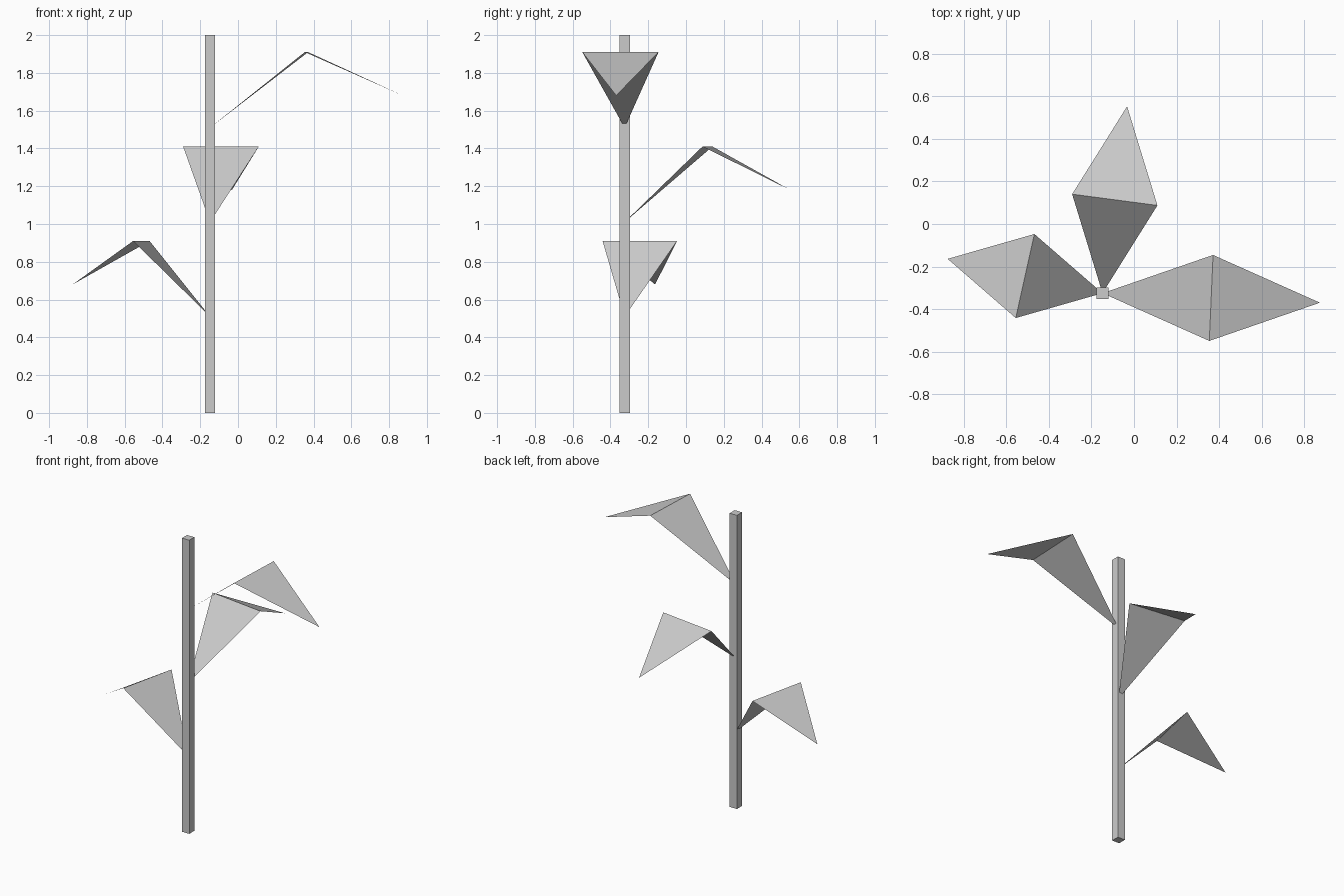
import bpy
import bmesh
from math import cos, sin, radians

if "Cube" in bpy.data.objects:
    bpy.data.objects.remove(bpy.data.objects["Cube"])

STEM = (-0.148, -0.325)
STEM_WIDTH = 0.055

grey = bpy.data.materials.new("plain grey")
grey.use_nodes = True
colour = (0.6, 0.6, 0.6, 1)
grey.diffuse_color = colour
grey.node_tree.nodes["Principled BSDF"].inputs["Base Color"].default_value = colour


def add_object(name, bm):
    mesh = bpy.data.meshes.new(name)
    bm.to_mesh(mesh)
    bm.free()
    mesh.materials.append(grey)
    obj = bpy.data.objects.new(name, mesh)
    bpy.context.collection.objects.link(obj)
    return obj


# Square upright stem
bm = bmesh.new()
bmesh.ops.create_cube(bm, size=1)
bmesh.ops.scale(bm, vec=(STEM_WIDTH, STEM_WIDTH, 2), verts=bm.verts)
stem = add_object("stem", bm)
stem.location = (*STEM, 1)


# Folded sheet: rises from the stem to a ridge, then droops to the tip
def add_leaf(name, height, length, angle):
    bm = bmesh.new()
    base = bm.verts.new((0, 0, 0))
    ridge_right = bm.verts.new((length / 2, -0.202, 0.4))
    ridge_left = bm.verts.new((length / 2, 0.202, 0.4))
    tip = bm.verts.new((length, 0, 0.17))
    bm.faces.new((base, ridge_right, ridge_left))
    bm.faces.new((ridge_right, tip, ridge_left))
    leaf = add_object(name, bm)
    leaf.location = (*STEM, height)
    leaf.rotation_euler.z = radians(angle)


add_leaf("lower_leaf", 0.51, 0.745, 167.5)
add_leaf("middle_leaf", 1.01, 0.885, 82.5)
add_leaf("upper_leaf", 1.51, 1.022, -2.5)
